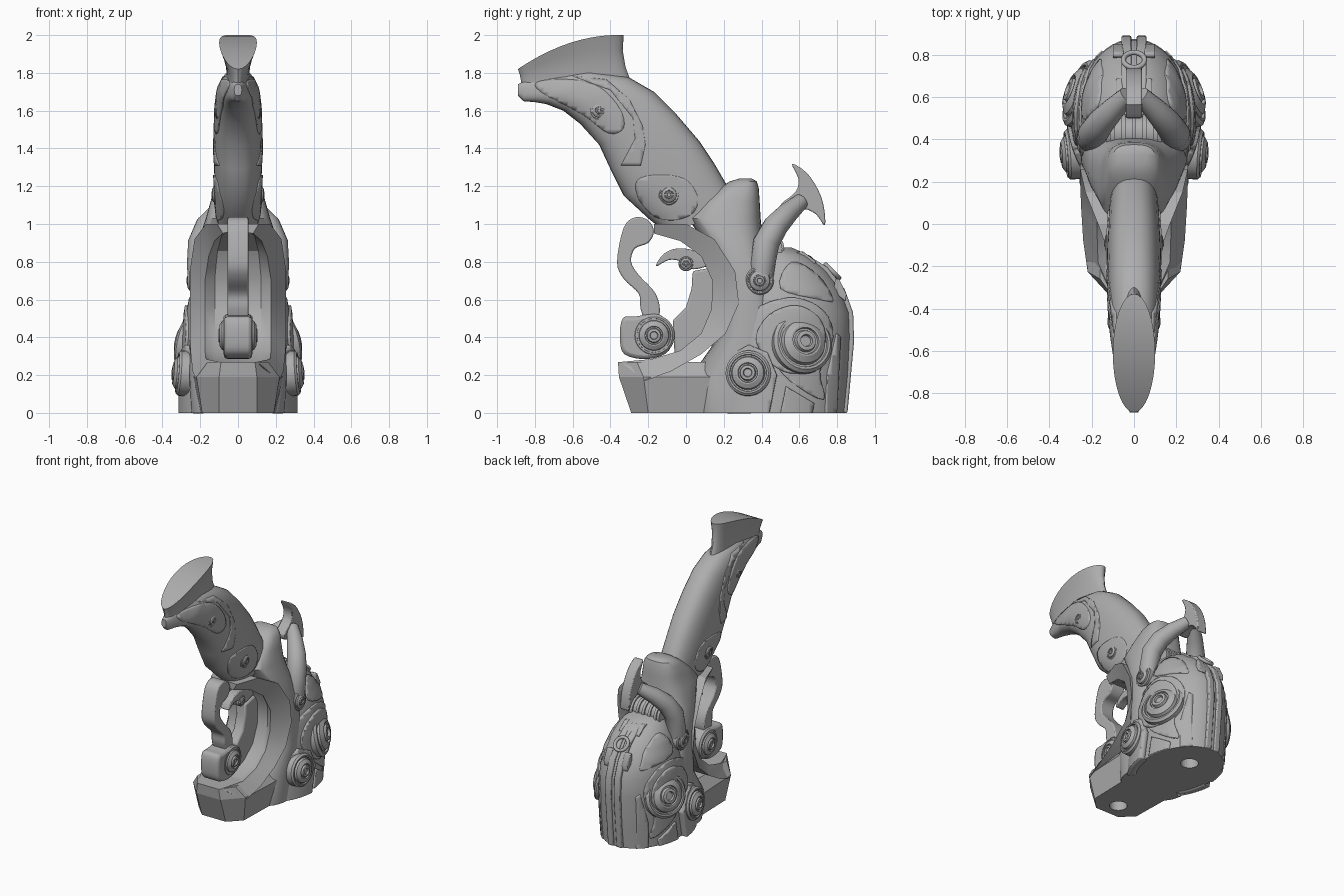
import bpy, bmesh, math
from mathutils import Vector
from mathutils.bvhtree import BVHTree

default_cube = bpy.data.objects.get("Cube")
if default_cube:
    bpy.data.objects.remove(default_cube, do_unlink=True)

metal = bpy.data.materials.new("plain_grey")
metal.use_nodes = True
grey = (.42, .42, .42, 1)
metal.diffuse_color = grey
for node in metal.node_tree.nodes:
    if node.type == 'BSDF_PRINCIPLED':
        node.inputs["Base Color"].default_value = grey


def finish(name, bm, mirror=False, bevel=0, solid=0, angle=35):
    """Turn a bmesh into a shaded object with its modifiers."""
    if not solid:
        bmesh.ops.recalc_face_normals(bm, faces=bm.faces[:])
    mesh = bpy.data.meshes.new(name)
    bm.to_mesh(mesh)
    bm.free()
    mesh.materials.append(metal)
    obj = bpy.data.objects.new(name, mesh)
    bpy.context.collection.objects.link(obj)
    bpy.ops.object.select_all(action='DESELECT')
    obj.select_set(True)
    bpy.context.view_layer.objects.active = obj
    bpy.ops.object.shade_smooth_by_angle(angle=math.radians(angle))
    if solid:
        mod = obj.modifiers.new("thickness", 'SOLIDIFY')
        mod.thickness, mod.offset = solid, -1
    if bevel:
        mod = obj.modifiers.new("bevel", 'BEVEL')
        mod.width, mod.segments, mod.angle_limit = bevel, 2, math.radians(40)
    if mirror:
        obj.modifiers.new("mirror", 'MIRROR').use_mirror_merge = False
    return obj


def loft(name, rings, **options):
    """Skin a list of equal rings and close both ends with strips."""
    bm = bmesh.new()
    rows = [[bm.verts.new(p) for p in ring] for ring in rings]
    n = len(rows[0])
    for a, b in zip(rows, rows[1:]):
        for i in range(n):
            j = (i + 1) % n
            bm.faces.new((a[i], a[j], b[j], b[i]))
    for row in (rows[0], rows[-1]):
        for i in range(n // 2):
            ids = dict.fromkeys((i, i + 1, n - i - 1, (n - i) % n))
            if len(ids) > 2:
                bm.faces.new([row[k] for k in ids])
    return finish(name, bm, **options)


def oval(a, b, w, p=2.5, n=32, bulge=0):
    """Rounded section between two (y, z) points with half width w."""
    def power(v):
        return math.copysign(abs(v) ** (2 / p), v)
    pts = []
    for i in range(n):
        t = math.tau * i / n
        c, s = power(math.cos(t)), power(math.sin(t))
        y, z = ((u + v) / 2 + c * (u - v) / 2 for u, v in zip(a, b))
        pts.append((w * s, y, z + bulge * (1 - c * c)))
    return pts


def spline(pts, steps=4):
    """Closed smooth outline through a few points."""
    out, n = [], len(pts)
    for i in range(n):
        a, b, c, d = (Vector(pts[(i + k) % n]) for k in (-1, 0, 1, 2))
        for s in range(steps):
            t = s / steps
            out.append(b + (c - a) * t / 2 + (a - b * 2.5 + c * 2 - d / 2) * t * t
                       + ((b - c) * 3 + d - a) * t ** 3 / 2)
    return out


def slab(name, outline, x0, x1, **options):
    """Side outline extruded across x."""
    bm = bmesh.new()
    face = bm.faces.new([bm.verts.new((x0, y, z)) for y, z in outline])
    new = bmesh.ops.extrude_face_region(bm, geom=[face])["geom"]
    bmesh.ops.translate(bm, vec=(x1 - x0, 0, 0),
                        verts=[g for g in new if isinstance(g, bmesh.types.BMVert)])
    return finish(name, bm, **options)


def inlay(name, outline, target, lift, depth=.03):
    """Raised plate that follows the side of a target part."""
    mesh = target.data
    tree = BVHTree.FromPolygons([v.co for v in mesh.vertices],
                                [p.vertices[:] for p in mesh.polygons])
    bm = bmesh.new()
    bm.faces.new([bm.verts.new((0, y, z)) for y, z in outline])
    for axis in ((0, 1, 0), (0, 0, 1)):
        for k in range(-40, 80):
            bmesh.ops.bisect_plane(bm, geom=bm.verts[:] + bm.edges[:] + bm.faces[:],
                                   plane_co=Vector(axis) * (k * .025 + .0013),
                                   plane_no=axis)
    for f in bm.faces:
        f.normal_update()
        if f.normal.x < 0:
            f.normal_flip()
    for v in bm.verts:
        hit = tree.ray_cast(Vector((1, v.co.y, v.co.z)), Vector((-1, 0, 0)))[0]
        if hit is None:
            hit = tree.find_nearest(v.co + Vector((.3, 0, 0)))[0]
        v.co.x = hit.x + lift
    return finish(name, bm, mirror=True, solid=depth)


DISC = ((1, -.5), (1, .08), (.9, .18), (.82, .18), (.8, .1), (.74, .1), (.7, .24),
        (.5, .36), (.44, .36), (.42, .28), (.36, .28), (.32, .4), (.2, .42),
        (.17, .32), (.04, .32))


def disc(name, centre, r, normal=(1, 0, 0), n=32):
    """Stepped concentric boss on both sides."""
    q = Vector(normal).to_track_quat('Z', 'Y')
    turns = [math.tau * i / n for i in range(n)]
    loft(name, [[Vector(centre) + q @ Vector((r * k * math.cos(t), r * k * math.sin(t), r * h))
                 for t in turns] for k, h in DISC], mirror=True, angle=30)


def tube(name, path, radii, n=16, **options):
    """Round bar along 3D points."""
    pts = [Vector(p) for p in path]
    rings = []
    for i, (p, r) in enumerate(zip(pts, radii)):
        d = pts[min(i + 1, len(pts) - 1)] - pts[max(i - 1, 0)]
        side = d.cross(Vector((1, 0, .2))).normalized()
        up = side.cross(d).normalized()
        rings.append([p + r * (side * math.cos(math.tau * k / n) + up * math.sin(math.tau * k / n))
                      for k in range(n)])
    return loft(name, rings, **options)


# Handle with its flared pommel
grip = loft("grip", [oval(a, b, w) for a, b, w in (
    ((.28, 1.08), (-.1, .95), .11), ((.22, 1.2), (-.2, 1.03), .12),
    ((.15, 1.32), (-.33, 1.15), .125), ((.07, 1.44), (-.4, 1.29), .128),
    ((-.05, 1.58), (-.46, 1.42), .125), ((-.17, 1.7), (-.56, 1.53), .12),
    ((-.3, 1.775), (-.65, 1.6), .11), ((-.5, 1.815), (-.74, 1.635), .09),
    ((-.7, 1.8), (-.8, 1.645), .06), ((-.85, 1.76), (-.86, 1.65), .035),
    ((-.89, 1.74), (-.89, 1.68), .02))])
loft("pommel", [oval(a, b, w, p=2, bulge=h) for a, b, w, h in (
    ((-.29, 1.75), (-.87, 1.73), .06, .03), ((-.32, 1.83), (-.875, 1.765), .063, .035),
    ((-.335, 1.92), (-.88, 1.79), .08, .045), ((-.33, 2.0), (-.89, 1.82), .1, .05))])

# Handle inlays
eye = [(-.78, 1.755), (-.6, 1.765), (-.45, 1.72), (-.35, 1.61), (-.33, 1.51),
       (-.41, 1.48), (-.55, 1.58), (-.77, 1.7)]
swoosh = [(-.6, 1.785), (-.42, 1.765), (-.3, 1.66), (-.23, 1.52), (-.215, 1.42),
          (-.24, 1.31), (-.345, 1.31), (-.27, 1.45), (-.28, 1.56), (-.4, 1.71)]
lower = [(-.26, 1.23), (-.15, 1.26), (-.01, 1.24), (.06, 1.15), (.04, 1.06),
         (-.06, 1.02), (-.17, 1.04), (-.25, 1.13)]
inlay("grip_eye_plate", spline(eye), grip, .006)
inlay("grip_swoosh_plate", swoosh, grip, .005)
inlay("grip_lower_plate", spline(lower), grip, .006)
disc("grip_upper_stud", (.105, -.46, 1.6), .05)
disc("grip_lower_stud", (.118, -.09, 1.155), .055)

# Neck that joins the handle to the body
neck = loft("neck", [oval((back, z), (front, z), w, p=2.8) for z, front, back, w in (
    (0, .04, .5, .25), (.2, .03, .5, .26), (.4, .17, .5, .255), (.7, .2, .45, .25),
    (.9, .1, .41, .215), (1.03, .01, .395, .17), (1.12, .09, .39, .145),
    (1.19, .18, .385, .125), (1.225, .23, .375, .1), (1.24, .28, .35, .06))])

# Chamfered C shaped front frame with a hollow inner wall
rows = []
for inn, out, wi, wo in (
        ((-.17, .95), (-.17, 1.0), .08, .11), ((-.03, .91), (0, 1.0), .125, .17),
        ((.08, .83), (.15, .92), .155, .23), ((.14, .7), (.26, .75), .175, .255),
        ((.135, .55), (.28, .58), .175, .255), ((.08, .42), (.21, .42), .175, .255),
        ((-.03, .33), (.08, .31), .175, .25), ((-.18, .285), (-.08, .22), .17, .24),
        ((-.345, .27), (-.22, .17), .1, .22)):
    deep = Vector(inn).lerp(Vector(out), .3)
    rows.append([(-wo, *out), (-wi, *inn), (-wi * .7, *deep),
                 (wi * .7, *deep), (wi, *inn), (wo, *out)])
loft("front_frame", rows, angle=28)

# Faceted foot
foot = loft("front_foot", [[(0, f, z), (a, f, z), (b, f + d, z), (w, .2, z), (0, .2, z),
                            (-w, .2, z), (-b, f + d, z), (-a, f, z)]
                           for z, f, a, b, d, w in ((0, -.29, .1, .19, .09, .2),
                                                    (.19, -.355, .1, .22, .13, .24),
                                                    (.27, -.36, .09, .16, .1, .17))],
            angle=10)

# Bulbous rear body
body = loft("rear_body", [oval((back, z), (front, z), w, p=2, n=48) for z, front, back, w in (
    (0, .1, .845, .275), (.2, .12, .865, .275), (.4, .14, .875, .27), (.53, .18, .87, .262),
    (.65, .23, .825, .24), (.75, .28, .75, .205), (.83, .32, .66, .155), (.875, .36, .56, .1))])

# Blind holes in the underside
for part, y in ((foot, -.17), (body, .6)):
    bpy.ops.mesh.primitive_cylinder_add(radius=.062, depth=.2, location=(0, y, 0))
    cutter = bpy.context.object
    cutter.name = part.name + "_hole_cutter"
    cutter.hide_render = True
    cutter.hide_set(True)
    cut = part.modifiers.new("hole", 'BOOLEAN')
    cut.object, cut.operation = cutter, 'DIFFERENCE'

# Layered side shells and bosses
shell = [(.25, .3), (.27, .45), (.4, .57), (.58, .61), (.73, .54), (.78, .4), (.71, .22),
         (.73, .07), (.55, .17), (.42, .3)]
skirt = [(.2, 0), (.19, .2), (.24, .31), (.33, .36), (.43, .32), (.48, .2), (.44, 0)]
collar = [(.37, .4), (.44, .52), (.58, .57), (.7, .51), (.74, .39), (.68, .24), (.55, .21),
          (.43, .28)]
inlay("side_shell", spline(shell), body, .012)
inlay("boss_collar", spline(collar), body, .026, .04)
inlay("lower_side_shell", skirt, body, .042, .06)
inlay("rear_lobe", [(.5, 0), (.53, .14), (.68, .05), (.67, 0)], body, .014)
inlay("rear_flute", [(.74, 0), (.75, .2), (.8, .42), (.82, .4), (.8, 0)], body, .01)
inlay("upper_side_shell", spline([(.5, .66), (.56, .8), (.7, .73), (.78, .6), (.72, .6)]),
      body, .008)
disc("rear_boss", (.252, .615, .37), .165, (.88, .33, .2))
disc("lower_boss", (.3, .33, .21), .12, (1, -.08, .08))

# Split spine, collar ring and fins down the back
spine = [(.5, .87), (.62, .85), (.75, .77), (.84, .655), (.885, .53), (.89, .38), (.855, 0),
         (.78, 0), (.78, .5), (.6, .74)]
slab("rear_spine", spine, .012, .06, mirror=True, bevel=.008)
bpy.ops.mesh.primitive_torus_add(major_radius=.05, minor_radius=.012, location=(0, .775, .75),
                                 rotation=(math.radians(-45), 0, 0))
ring = bpy.context.object
ring.name = "spine_ring"
ring.data.materials.append(metal)
bpy.ops.object.shade_smooth()
slab("upper_fin", [(.58, .85), (.62, .855), (.69, .8), (.66, .76)], .05, .085,
     mirror=True, bevel=.006)
slab("rear_fin", [(.79, .71), (.81, .71), (.85, .63), (.845, .59), (.78, .64)], .05, .1,
     mirror=True, bevel=.006)

# Trigger guard lever
guard = [(-.17, .96), (-.2, 1.02), (-.27, 1.035), (-.33, .98), (-.365, .8), (-.33, .71),
         (-.25, .63), (-.24, .55), (-.2, .46), (-.14, .52), (-.16, .63), (-.25, .73), (-.29, .8),
         (-.27, .87), (-.2, .9)]
slab("guard_lever", spline(guard), -.055, .055, bevel=.008)
pad = [(-.27, .51), (-.335, .5), (-.35, .4), (-.325, .31), (-.2, .285), (-.09, .33), (-.08, .44),
       (-.14, .52)]
slab("guard_pad", spline(pad), -.075, .075, bevel=.02)
disc("guard_boss", (.058, -.17, .41), .11)

# Trigger and its housing
hook = [(-.16, .775), (-.12, .84), (-.05, .87), (.04, .86), (.15, .8), (.04, .76), (-.02, .8),
        (-.09, .81)]
slab("trigger", spline(hook), -.035, .035, bevel=.008)
disc("trigger_pivot", (.03, 0, .79), .04)
web = [(.035, .75), (.03, .66), (0, .56), (-.07, .49), (-.06, .3), (.1, .35), (.22, .55),
       (.19, .78)]
slab("trigger_housing", web, -.04, .04, bevel=.012)

# Yoke shaped hammer with a crescent spur
tube("hammer_arm", [(.205, .4, .66), (.205, .405, .78), (.195, .425, .9), (.16, .475, .99),
                    (.1, .54, 1.06), (.03, .61, 1.12)],
     (.055, .066, .07, .066, .056, .042), mirror=True)
disc("hammer_pivot", (.24, .39, .7), .075)
spur = [(.56, 1.32), (.64, 1.27), (.7, 1.18), (.73, 1.09), (.735, .99), (.69, 1.05), (.62, 1.08),
        (.53, 1.05), (.5, 1.1), (.58, 1.17), (.595, 1.24)]
slab("hammer_spur", spline(spur, 3), -.038, .038, bevel=.014)

# Ribbed drum between the hammer arms
tube("hammer_drum", [(x, .43, .87) for x in (-.13, .13)], (.08, .08), n=24)
for i in range(-2, 3):
    tube("drum_rib", [(i * .05 + dx, .43, .87) for dx in (-.01, .01)], (.09, .09), n=24)
